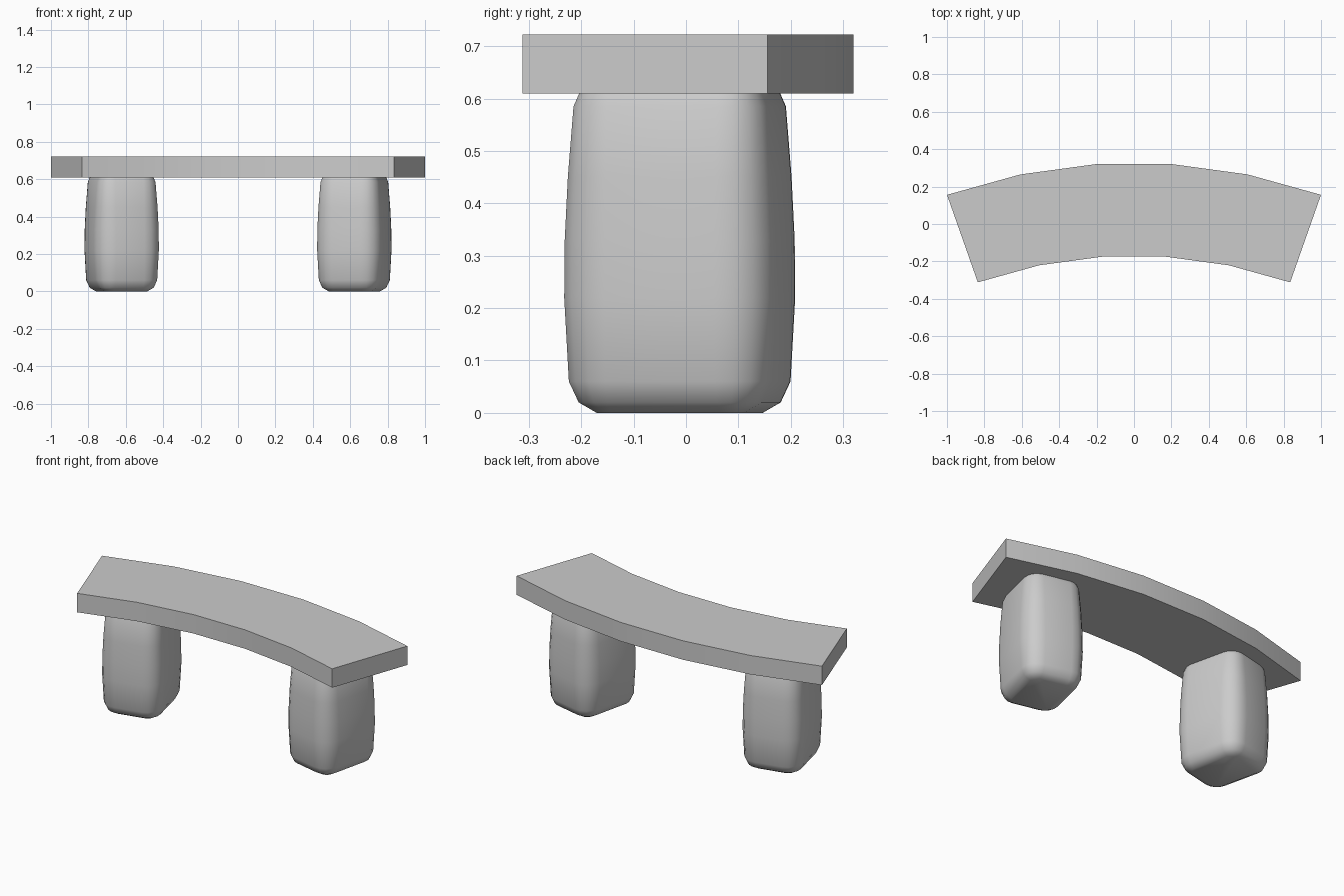
import bpy
from math import sin, cos, pi, radians

if "Cube" in bpy.data.objects:
    bpy.data.objects.remove(bpy.data.objects["Cube"])


def make_object(name, verts, faces, angle):
    mesh = bpy.data.meshes.new(name)
    mesh.from_pydata(verts, [], faces)
    mesh.update()
    obj = bpy.data.objects.new(name, mesh)
    bpy.context.collection.objects.link(obj)
    bpy.ops.object.select_all(action='DESELECT')
    obj.select_set(True)
    bpy.context.view_layer.objects.active = obj
    bpy.ops.object.shade_smooth_by_angle(angle=radians(angle))
    return obj


def loft(rings):
    """Skin a stack of equal closed rings and cap both ends."""
    n = len(rings[0])
    verts = [p for ring in rings for p in ring]
    faces = [(k * n + i, k * n + (i + 1) % n, (k + 1) * n + (i + 1) % n, (k + 1) * n + i)
             for k in range(len(rings) - 1) for i in range(n)]
    faces.append(tuple(reversed(range(n))))
    faces.append(tuple(range((len(rings) - 1) * n, len(rings) * n)))
    return verts, faces


# Curved seat slab: an arc swept between two radii
SEGS, HALF, R_OUT, R_IN = 5, radians(19.4), 3.01, 2.514
Y0 = 0.32 - R_OUT * cos(HALF / SEGS)
sections = []
for i in range(SEGS + 1):
    t = -HALF + 2 * HALF * i / SEGS
    sections.append([(r * sin(t), Y0 + r * cos(t), z)
                     for r, z in ((R_IN, 0.61), (R_OUT, 0.61), (R_OUT, 0.722), (R_IN, 0.722))])
make_object("seat", *loft(sections), 30)


# Bulging rounded-box legs, turned to follow the arc
def rounded_ring(hx, hy, r, z, steps=4):
    ring = []
    for q, (sx, sy) in enumerate(((1, 1), (-1, 1), (-1, -1), (1, -1))):
        for s in range(steps + 1):
            a = (q + s / steps) * pi / 2
            ring.append((sx * (hx - r) + r * cos(a), sy * (hy - r) + r * sin(a), z))
    return ring


# (height, inset from the widest section)
LEG_PROFILE = [(0, 0.063), (0.02, 0.028), (0.06, 0.009), (0.22, 0), (0.33, 0.001),
               (0.45, 0.007), (0.585, 0.018), (0.612, 0.03)]
for side, name in ((-1, "left_leg"), (1, "right_leg")):
    rings = [rounded_ring(0.178 - d, 0.207 - d, 0.1 - d, z) for z, d in LEG_PROFILE]
    leg = make_object(name, *loft(rings), 40)
    leg.location = (0.622 * side, -0.012, 0)
    leg.rotation_euler.z = -side * radians(13)
